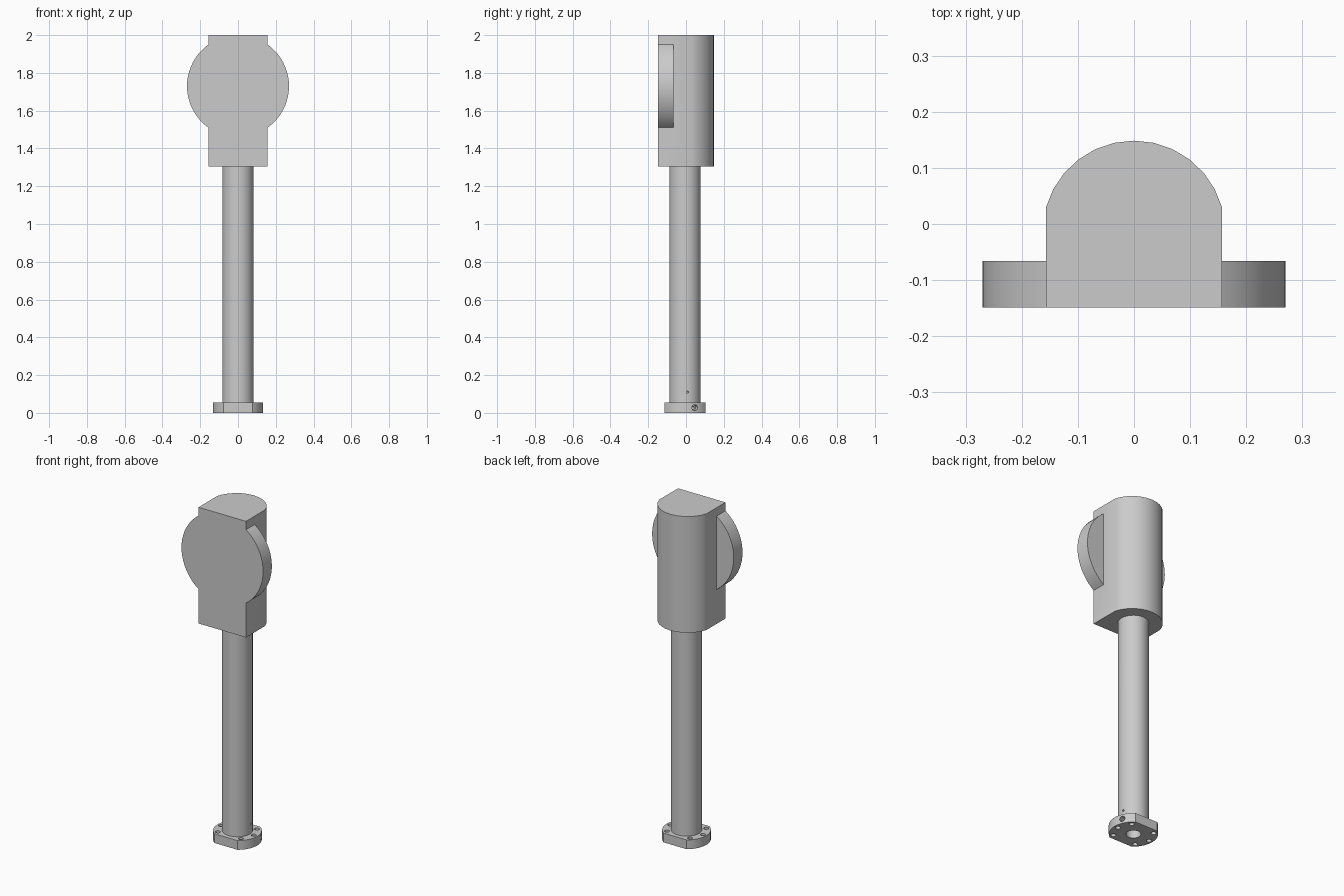
import bpy
import bmesh
from math import asin, cos, sin, pi, radians
from mathutils import Matrix, Vector

default = bpy.data.objects.get("Cube")
if default:
    bpy.data.objects.remove(default, do_unlink=True)

AXIS_Y = -0.005      # centre line of the column and flange
FLANGE_H = 0.055
HEAD_Z = 1.305
FRONT_Y = -0.1485

grey = bpy.data.materials.new("light_grey")
grey.use_nodes = True
colour = (0.6, 0.6, 0.6, 1)
grey.diffuse_color = colour
grey.node_tree.nodes["Principled BSDF"].inputs["Base Color"].default_value = colour


def arc(radius, start, end, steps, cx=0, cy=0):
    """Points along a circular arc, angles in radians."""
    angles = [start + (end - start) * i / steps for i in range(steps + 1)]
    return [(cx + radius * cos(a), cy + radius * sin(a)) for a in angles]


def circle(radius, steps, cx=0, cy=0):
    return arc(radius, 0, 2 * pi, steps, cx, cy)[:-1]


def prism(name, outline, depth, matrix):
    """Extrude a flat outline along local z, then place it."""
    bm = bmesh.new()
    base = bm.faces.new([bm.verts.new((x, y, 0)) for x, y in outline])
    moved = bmesh.ops.extrude_face_region(bm, geom=[base])["geom"]
    verts = [v for v in moved if isinstance(v, bmesh.types.BMVert)]
    bmesh.ops.translate(bm, verts=verts, vec=(0, 0, depth))
    bmesh.ops.recalc_face_normals(bm, faces=bm.faces)
    bm.transform(matrix)
    mesh = bpy.data.meshes.new(name)
    bm.to_mesh(mesh)
    bm.free()
    mesh.materials.append(grey)
    obj = bpy.data.objects.new(name, mesh)
    bpy.context.collection.objects.link(obj)
    return obj


def at(x, y, z):
    return Matrix.Translation((x, y, z))


def radial(angle, start, z):
    """Local z points outward from the column axis at the given angle."""
    out = Vector((cos(angle), sin(angle), 0))
    turn = out.to_track_quat('Z', 'Y').to_matrix().to_4x4()
    return at(0, AXIS_Y, z) @ Matrix.Translation(out * start) @ turn


def activate(obj):
    bpy.ops.object.select_all(action='DESELECT')
    obj.select_set(True)
    bpy.context.view_layer.objects.active = obj


def combine(obj, tool, operation):
    activate(obj)
    mod = obj.modifiers.new("combine", 'BOOLEAN')
    mod.operation = operation
    mod.solver = 'EXACT'
    mod.object = tool
    bpy.ops.object.modifier_apply(modifier=mod.name)
    bpy.data.objects.remove(tool, do_unlink=True)


def smooth(obj):
    activate(obj)
    bpy.ops.object.shade_smooth_by_angle(angle=radians(30))


# Head: flat front and sides, rounded back
half_w, back_r = 0.157, 0.163
spread = asin(half_w / back_r)
outline = arc(back_r, pi / 2 - spread, pi / 2 + spread, 12, 0, -FRONT_Y - back_r)
outline += [(-half_w, FRONT_Y), (half_w, FRONT_Y)]
head = prism("head", outline, 2 - HEAD_Z, at(0, 0, HEAD_Z))

# Round face plate, flush with the front of the head
disc = prism("face_disc", circle(0.27, 64), 0.083,
             at(0, FRONT_Y, 1.73) @ Matrix.Rotation(pi / 2, 4, 'X') @ at(0, 0, -0.083))
combine(head, disc, 'UNION')
smooth(head)

# Column with a central bore and a small side hole
column = prism("column", circle(0.083, 48), HEAD_Z - FLANGE_H, at(0, AXIS_Y, FLANGE_H))
bore_r = 0.04
combine(column, prism("bore", circle(bore_r, 32), 1.3, at(0, AXIS_Y, -0.1)), 'DIFFERENCE')
combine(column, prism("side_hole", circle(0.006, 12), 0.1,
                      radial(radians(9), 0.065, 0.11)), 'DIFFERENCE')
smooth(column)

# Flange with flats at the front and back
flange_r, flat = 0.132, 0.108
turn = asin(flat / flange_r)
outline = arc(flange_r, -turn, turn, 20) + arc(flange_r, pi - turn, pi + turn, 20)
flange = prism("flange", outline, FLANGE_H, at(0, AXIS_Y, 0))
combine(flange, prism("bore", circle(bore_r, 32), 0.3, at(0, AXIS_Y, -0.1)), 'DIFFERENCE')

# Six bolt holes
for degrees in (0, 45, 135, 180, 225, 315):
    a = radians(degrees)
    hole = prism("bolt_hole", circle(0.014, 16), 0.3,
                 at(0.108 * cos(a), AXIS_Y + 0.108 * sin(a), -0.1))
    combine(flange, hole, 'DIFFERENCE')

# Stepped port in the rim
for radius, start in ((0.016, 0.105), (0.009, 0.07)):
    port = prism("rim_port", circle(radius, 16), 0.2, radial(radians(23), start, FLANGE_H / 2))
    combine(flange, port, 'DIFFERENCE')
smooth(flange)
